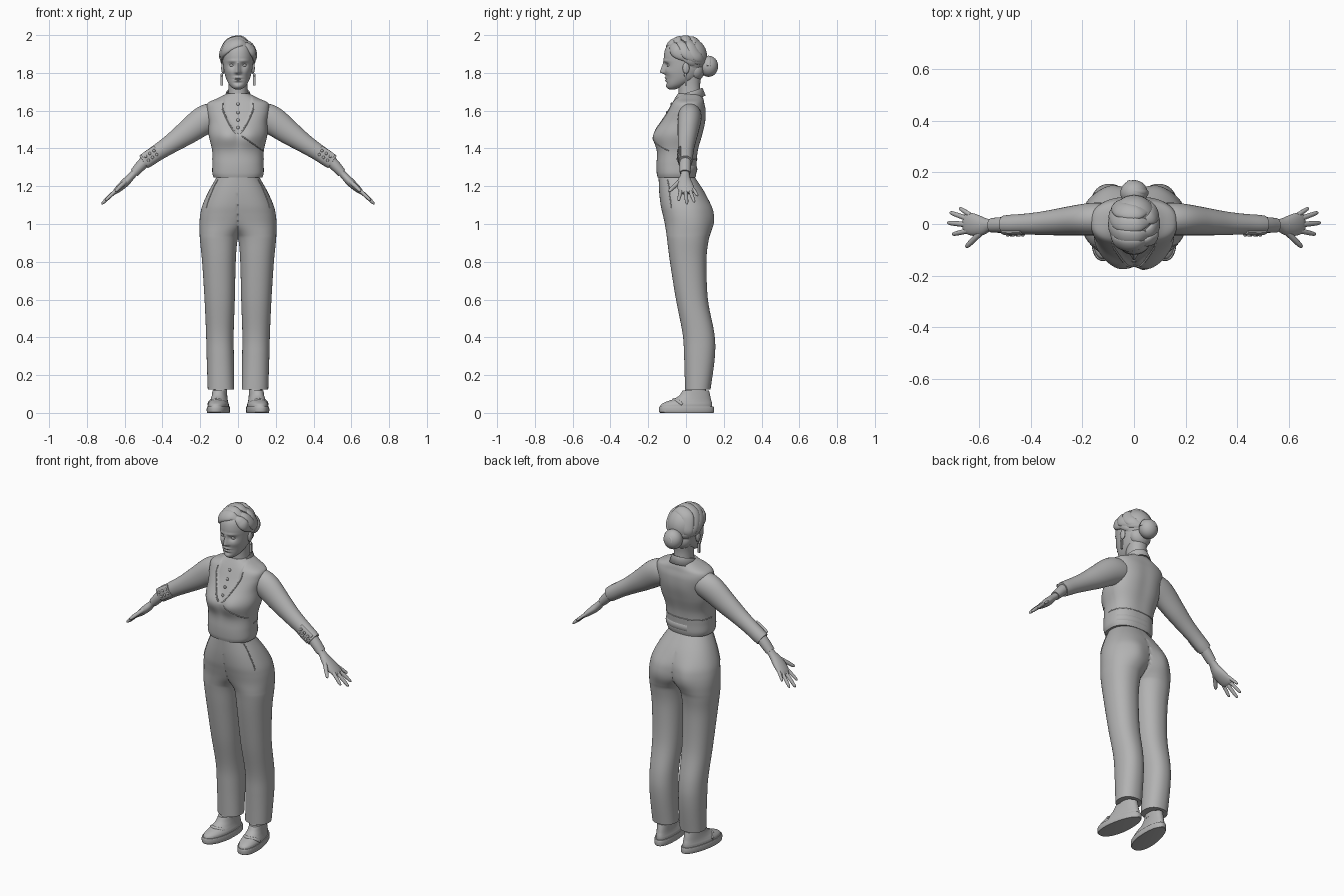
import bpy, bmesh, math
from mathutils import Vector, Matrix
from mathutils.bvhtree import BVHTree

cube = bpy.data.objects.get("Cube")
if cube:
    bpy.data.objects.remove(cube)

grey = bpy.data.materials.new("plain grey")
grey.use_nodes = True
grey.diffuse_color = (0.45, 0.45, 0.45, 1)
grey.node_tree.nodes["Principled BSDF"].inputs["Base Color"].default_value = (0.45, 0.45, 0.45, 1)


def spline(keys, steps):
    """Catmull-Rom through tuples of any length."""
    out = []
    for i in range(len(keys) - 1):
        a, b, c, d = (keys[max(0, min(len(keys) - 1, i + k))] for k in (-1, 0, 1, 2))
        for s in range(steps):
            t = s / steps
            out.append(tuple(0.5 * (2 * q + (r - p) * t + (2 * p - 5 * q + 4 * r - u) * t * t
                                    + (3 * q - p - 3 * r + u) * t ** 3) for p, q, r, u in zip(a, b, c, d)))
    return out + [tuple(keys[-1])]


def finish(name, bm, mirror=False, angle=50):
    bmesh.ops.recalc_face_normals(bm, faces=bm.faces)
    mesh = bpy.data.meshes.new(name)
    bm.to_mesh(mesh)
    bm.free()
    obj = bpy.data.objects.new(name, mesh)
    bpy.context.collection.objects.link(obj)
    mesh.materials.append(grey)
    if mirror:
        obj.modifiers.new("mirror", "MIRROR")
    bpy.ops.object.select_all(action="DESELECT")
    obj.select_set(True)
    bpy.context.view_layer.objects.active = obj
    bpy.ops.object.shade_smooth_by_angle(angle=math.radians(angle))
    return obj


def skin(bm, rings):
    rows = [[bm.verts.new(p) for p in ring] for ring in rings]
    n = len(rows[0])
    for lo, hi in zip(rows, rows[1:]):
        for i in range(n):
            bm.faces.new((lo[i], lo[(i + 1) % n], hi[(i + 1) % n], hi[i]))
    bm.faces.new(rows[0])
    bm.faces.new(rows[-1])


def loft(name, keys, sides=48, steps=6, power=2.2, shape=None, mirror=False, half=False, angle=50):
    """Stacked rings; each key is (z, centre x, half width, front y, back y)."""
    bm, rings = bmesh.new(), []
    for z, cx, rx, yf, yb in spline(keys, steps):
        ring = []
        for k in range(sides):
            c, s = math.cos(math.tau * k / sides), math.sin(math.tau * k / sides)
            p = Vector((cx + rx * math.copysign(abs(c) ** (2 / power), c),
                        (yf + yb) / 2 + (yb - yf) / 2 * math.copysign(abs(s) ** (2 / power), s), z))
            p = shape(p) if shape else p
            ring.append((max(p.x, 0) if half else p.x, p.y, p.z))
        rings.append(ring)
    skin(bm, rings)
    if half:  # open the half along the centre plane
        inner = [f for f in bm.faces if all(v.co.x < 1e-5 for v in f.verts)]
        bmesh.ops.delete(bm, geom=inner, context="FACES")
    return finish(name, bm, mirror, angle)


def sweep(name, keys, ref, sides=16, steps=6, mirror=False, bm=None):
    """Tube along keys (x, y, z, radius along ref, radius across)."""
    own, bm = bm is None, bm or bmesh.new()
    pts, rings = spline(keys, steps), []
    for i, k in enumerate(pts):
        p = Vector(k[:3])
        t = (Vector(pts[min(i + 1, len(pts) - 1)][:3]) - Vector(pts[max(i - 1, 0)][:3])).normalized()
        r = ref(p) if callable(ref) else Vector(ref)
        a = (r - t * r.dot(t)).normalized()
        b = t.cross(a)
        rings.append([p + a * k[3] * math.cos(math.tau * j / sides) + b * k[4] * math.sin(math.tau * j / sides)
                      for j in range(sides)])
    skin(bm, rings)
    return finish(name, bm, mirror) if own else None


def ball(name, centre, size, mirror=False, seg=20):
    bm = bmesh.new()
    bmesh.ops.create_uvsphere(bm, u_segments=seg, v_segments=seg // 2, radius=1,
                              matrix=Matrix.Translation(centre) @ Matrix.Diagonal((*size, 1)))
    return finish(name, bm, mirror)


def bump(p, x, z, wx, wz):
    return math.exp(-((abs(p.x) - x) / wx) ** 2 - ((p.z - z) / wz) ** 2)


def surface(obj):
    return BVHTree.FromObject(obj, bpy.context.evaluated_depsgraph_get())


def on_front(tree, x, z, lift=0.0):
    hit = tree.ray_cast(Vector((x, -1, z)), Vector((0, 1, 0)))[0]
    return x, (hit.y if hit else -0.08) - lift, z


# Trousers: one leg and half the seat, mirrored
def seat(p):
    if p.y > 0.03:
        p.y += 0.014 * bump(p, 0.09, 1.04, 0.06, 0.08)
    return p


trousers = loft("trousers", [
    (0.125, .090, .070, -.005, .13), (0.3, .094, .072, -.01, .153), (0.42, .096, .073, -.018, .15),
    (0.6, .097, .080, -.053, .116), (0.8, .101, .089, -.085, .108), (0.91, .102, .099, -.099, .118),
    (0.95, .094, .109, -.104, .126), (1.0, .068, .136, -.112, .136), (1.05, .05, .15, -.123, .136),
    (1.1, .036, .152, -.134, .128), (1.17, .016, .141, -.142, .097), (1.25, 0, .112, -.145, .045)],
    sides=64, shape=seat, mirror=True, half=True)
cloth = surface(trousers)
sweep("pocket_edge", [on_front(cloth, x, z) + (.003, .003) for x, z in
                      ((.106, 1.235), (.125, 1.2), (.142, 1.16), (.158, 1.12), (.168, 1.085))],
      (0, 1, 0), sides=8, mirror=True)


# Jacket, with the shirt front sunk inside the neckline
def neckline(z):
    return 0.076 * min(1, max(0, (z - 1.475) / 0.13)) ** 0.7


def chest(p):
    if p.y < 0:
        p.y -= 0.03 * bump(p, 0.055, 1.465, 0.075, 0.062)
        p.y += 0.007 * min(1, max(0, (neckline(p.z) - abs(p.x)) / 0.006))
    else:
        p.y -= 0.004 * bump(p, 0, 1.5, 0.04, 0.15)
    return p


torso = loft("jacket", [(1.245, 0, .128, -.150, .05), (1.27, 0, .136, -.155, .055), (1.32, 0, .136, -.156, .057),
                        (1.39, 0, .137, -.150, .065), (1.47, 0, .155, -.147, .088), (1.54, 0, .156, -.128, .104),
                        (1.6, 0, .166, -.1, .106), (1.64, 0, .16, -.08, .098), (1.665, 0, .11, -.066, .092),
                        (1.69, 0, .06, -.05, .08)], sides=128, steps=10, power=2.45, shape=chest)
tree = surface(torso)

# Neckline edge and the wrapped front edge
edge = [on_front(tree, neckline(z) + 0.005, z, -.001) + (.004, .004)
        for z in (1.64, 1.61, 1.58, 1.55, 1.52, 1.495, 1.48)]
sweep("neckline_edge", edge, (0, 1, 0), sides=8, mirror=True)
sweep("wrap_edge", [on_front(tree, x, 1.48 - 0.7 * x) + (.003, .003) for x in (0, .03, .06, .09, .115, .13)],
      (0, 1, 0), sides=8)

# Half belt buttoned at the back, and the waist seam
for name, z, h, d, ry, first, last_angle in (("back_belt", 1.29, .017, .004, .105, 25, 105),
                                             ("waist_seam", 1.345, .003, .002, .109, 0, 180)):
    path = []
    for k in range(17):
        a = math.radians(first + (last_angle - first) * k / 16)
        path.append((.136 * abs(math.cos(a)) ** .82 * math.copysign(1, math.cos(a)),
                     -.049 + ry * abs(math.sin(a)) ** .82, z, h, d))
    sweep(name, path, (0, 0, 1), sides=8, steps=3)

# Shirt buttons
for z in (1.635, 1.59, 1.55, 1.51):
    ball("shirt_button", on_front(tree, 0, z, .002), (.009, .005, .009), seg=12)

# Folded shirt collar, open and pointed at the front
bm = bmesh.new()
rows = []
for k in range(41):
    a = math.radians(-84 + 348 * k / 40)
    drop = 0.034 + 0.012 * max(0, -math.sin(a)) ** 2
    for r, dz in ((.052, -.02), (.056, .012), (.062, .013), (.077, -drop)):
        y = .018 + r * 1.12 * math.sin(a)
        rows.append(bm.verts.new((r * math.cos(a), y, 1.68 + .32 * y + dz)))
for k in range(40):
    for j in range(3):
        i = 4 * k + j
        bm.faces.new((rows[i], rows[i + 4], rows[i + 5], rows[i + 1]))
collar = finish("collar", bm)
solid = collar.modifiers.new("thickness", "SOLIDIFY")
solid.thickness = 0.007

# Sleeves, cuffs and cuff buttons
Y = (0, 1, 0)
sweep("sleeve", [(.06, .02, 1.575, .055, .05), (.12, .02, 1.57, .062, .07), (.18, .018, 1.549, .062, .076),
                 (.27, .01, 1.484, .054, .064), (.35, .003, 1.428, .046, .051), (.42, 0, 1.382, .04, .044),
                 (.475, -.002, 1.345, .038, .042), (.5, -.003, 1.328, .036, .04)], Y, sides=32, mirror=True)
sweep("sleeve_tab", [(.425, -.032, 1.385, .010, .034), (.46, -.034, 1.362, .010, .036),
                     (.495, -.033, 1.338, .010, .036)], Y, sides=12, mirror=True)
for i in range(3):
    for off in (.014, -.012):
        ball("cuff_button", (.437 + .022 * i + off * .55, -.043, 1.377 - .015 * i + off * .8),
             (.008, .006, .008), True, 10)
sweep("shirt_cuff", [(.49, -.003, 1.335, .03, .03), (.52, -.004, 1.303, .03, .028), (.55, -.005, 1.27, .028, .024)],
      Y, sides=24, mirror=True)

# Hands
sweep("palm", [(.53, -.005, 1.288, .022, .019), (.56, -.005, 1.258, .024, .019), (.59, -.008, 1.226, .037, .022),
               (.62, -.003, 1.198, .043, .02), (.645, .004, 1.175, .041, .015), (.657, .006, 1.163, .032, .009)],
      Y, sides=24, mirror=True)
bm = bmesh.new()
for y0, x1, y1, r in ((.034, .675, .062, .0085), (.016, .712, .045, .0095), (-.004, .722, .005, .01),
                      (-.024, .703, -.04, .0095), (-.03, .65, -.09, .011)):
    x0 = .59 if r > .0105 else .632
    line = [(x0 + (x1 - x0) * t, y0 + (y1 - y0) * t, 1.105 + (.722 - x0 - (x1 - x0) * t) * .93 + .006 * t * (1 - t),
             r * w, r * w) for t, w in ((0, 1.1), (.35, 1.05), (.7, .95), (.92, .75), (1, .25))]
    sweep("finger", line, Y, sides=12, steps=4, bm=bm)
finish("fingers", bm, True)


# Neck and head
loft("neck", [(1.62, 0, .062, -.045, .085), (1.68, 0, .052, -.04, .078), (1.74, 0, .05, -.04, .075),
              (1.8, 0, .055, -.04, .085)], sides=40)


def face(p):
    if p.y < -0.02:
        slope = max(0, min(1, (1.86 - p.z) / 0.055))
        nose = math.exp(-(p.x / (.008 + .007 * slope)) ** 2)
        under = 1 if p.z > 1.803 else math.exp(-((p.z - 1.803) / .008) ** 2)
        p.y -= nose * under * (.004 + .024 * slope) * (1 if p.z < 1.86 else math.exp(-((p.z - 1.86) / .015) ** 2))
        p.y += .011 * bump(p, .032, 1.84, .018, .013)
        p.y -= .005 * bump(p, .03, 1.863, .026, .008)
        p.y -= .005 * bump(p, .045, 1.805, .02, .018)
        p.y -= .007 * bump(p, 0, 1.774, .02, .005) + .007 * bump(p, 0, 1.76, .017, .006)
        p.y += .004 * bump(p, 0, 1.767, .022, .003) + .004 * bump(p, 0, 1.747, .02, .006)
        p.y -= .006 * bump(p, 0, 1.727, .02, .012)
    return p


skull = [(1.713, 0, .016, -.088, -.055), (1.722, 0, .032, -.097, -.03), (1.74, 0, .048, -.103, .01),
         (1.77, 0, .063, -.106, .06), (1.81, 0, .074, -.111, .09), (1.85, 0, .079, -.114, .1),
         (1.89, 0, .08, -.117, .103), (1.93, 0, .074, -.108, .095), (1.96, 0, .056, -.082, .075),
         (1.978, 0, .025, -.04, .04)]
loft("head", skull, sides=112, steps=9, power=2.15, shape=face)
ball("eye", (.032, -.09, 1.84), (.014, .012, .008), True)
ball("ear", (.079, .0, 1.825), (.01, .018, .03), True)
bm = bmesh.new()
bmesh.ops.create_cube(bm, size=1, matrix=Matrix.Translation((.086, 0, 1.76)) @ Matrix.Diagonal((.011, .011, .055, 1)))
finish("earring", bm, True)
ball("earring_stud", (.086, -.004, 1.79), (.007, .007, .009), True, 10)

# Hair: a cap covered by broad locks swept from a side parting to the bun
centre = Vector((0, -.004, 1.885))


def scalp(d, w, h):
    d = Vector((d[0] / .09, d[1] / .112, d[2] / .1)).normalized()
    return centre.x + d.x * .088, centre.y + d.y * .112, centre.z + d.z * .1, w, h


def outward(p):
    return p - centre


ball("hair_cap", (0, .02, 1.885), (.088, .092, .1), seg=40)
ball("hair_nape", (0, .05, 1.815), (.064, .048, .06), seg=24)
bm = bmesh.new()
for i in range(4):
    y = -.09 + .052 * i
    sweep("lock", [scalp((.055, y, .08), .006, .014), scalp((.01, y - .012, .1), .014, .03),
                   scalp((-.05, y - .004, .075), .015, .034), scalp((-.085, y + .035, .032 - .008 * i), .013, .03),
                   scalp((-.075, y * .3 + .075, -.01 - .008 * i), .012, .024), scalp((-.02, .11, -.035), .01, .016)],
          outward, sides=18, steps=7, bm=bm)
for i in range(3):
    y = -.085 + .052 * i
    sweep("lock", [scalp((.045, y, .085), .006, .014), scalp((.075, y + .012, .06), .013, .027),
                   scalp((.088, y + .045, .02 - .005 * i), .014, .03), scalp((.07, y * .3 + .085, -.015), .012, .024),
                   scalp((.02, .11, -.035), .01, .016)], outward, sides=18, steps=7, bm=bm)
finish("hair_locks", bm)
sweep("temple_lock", [scalp((.078, -.055, .03), .004, .01), scalp((.088, -.02, .008), .007, .018),
                      scalp((.085, .04, -.025), .009, .024), scalp((.03, .1, -.055), .008, .018)], outward, mirror=True)

# Bun with a wound strand
ball("bun", (0, .12, 1.835), (.053, .05, .056), seg=32)
coil = []
for k in range(19):
    a, r = k * math.tau / 12, .045 - .0015 * k
    coil.append((r * math.cos(a), .12 + .002 * k, 1.835 + 1.08 * r * math.sin(a), .014, .012))
sweep("bun_strand", coil, (0, 1, 0), sides=12, steps=3)


# Shoes
def last(p):
    p.x = .1 + (p.x - .1) * (1 - max(0, p.y + .02)) - .12 * (p.y - .05)
    return p


loft("sole", [(0, .096, .056, -.134, .142), (.004, .096, .06, -.142, .148), (.028, .096, .06, -.143, .148),
              (.034, .096, .058, -.14, .145)], steps=2, power=2.3, shape=last, mirror=True, angle=35)
loft("shoe", [(.032, .096, .054, -.137, .138), (.046, .096, .053, -.13, .138), (.058, .096, .049, -.108, .136),
              (.072, .096, .045, -.068, .132), (.092, .096, .042, -.036, .128), (.118, .096, .04, -.018, .122)],
     power=2.2, shape=last, mirror=True)
sweep("shoe_strap", [(.06, -.02, .045, .008, .005), (.072, -.045, .064, .008, .005), (.108, -.066, .072, .008, .005),
                     (.146, -.045, .064, .008, .005), (.158, -.02, .045, .008, .005)], (0, .9, .5), mirror=True)
loft("ankle", [(.1, .093, .036, -.008, .105), (.2, .093, .036, .01, .11)], sides=24, mirror=True)
